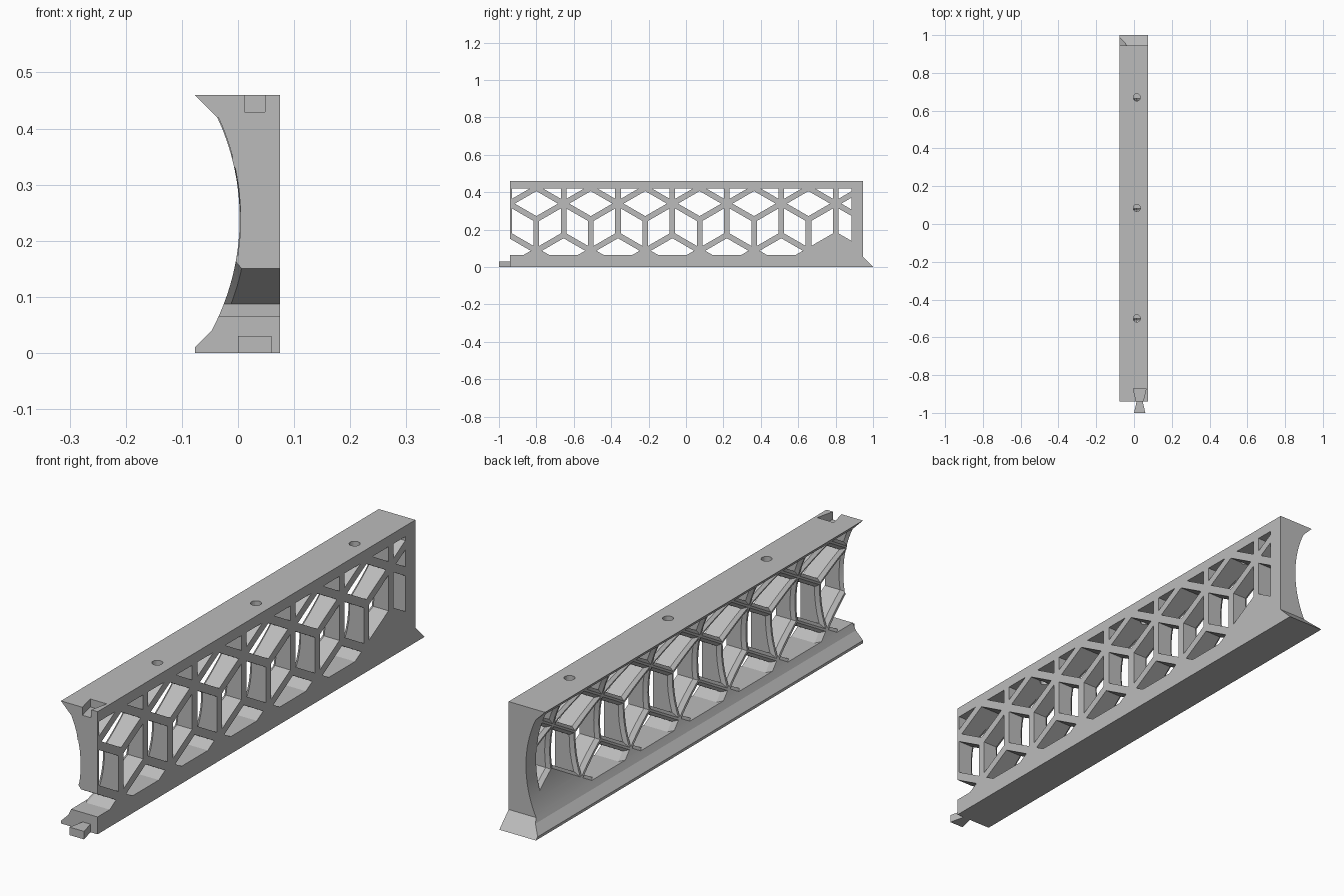
import bpy
import bmesh
import math
from mathutils import Vector

if "Cube" in bpy.data.objects:
    bpy.data.objects.remove(bpy.data.objects["Cube"], do_unlink=True)

FRONT, BACK, TOP, SIDE = -0.94, 0.945, 0.46, 0.075
RAIL_LOW, RAIL_HIGH, POST = 0.065, 0.42, 0.885
FLARE = 0.055            # height of the sloped foot at the back end
HALF_STRUT, RIDGE, CHAMFER = 0.015, 0.003, 0.013
CELL = 0.168             # side of a lattice hexagon
HALF_CELL = CELL * math.sqrt(3) / 2

grey = bpy.data.materials.new("plain grey")
grey.use_nodes = True
grey.diffuse_color = (0.5, 0.5, 0.5, 1)
grey.node_tree.nodes["Principled BSDF"].inputs["Base Color"].default_value = (0.5, 0.5, 0.5, 1)


def make_object(name, bm):
    bmesh.ops.recalc_face_normals(bm, faces=bm.faces)
    mesh = bpy.data.meshes.new(name)
    bm.to_mesh(mesh)
    bm.free()
    mesh.materials.append(grey)
    obj = bpy.data.objects.new(name, mesh)
    bpy.context.collection.objects.link(obj)
    return obj


def loft(bm, rings):
    """Closed solid through rings of equal length, capped at both ends."""
    loops = [[bm.verts.new(p) for p in ring] for ring in rings]
    n = len(loops[0])
    for a, b in zip(loops, loops[1:]):
        for i in range(n):
            j = (i + 1) % n
            bm.faces.new((a[i], a[j], b[j], b[i]))
    bm.faces.new(loops[0])
    bm.faces.new(loops[-1])


def hollow_x(z):
    """x of the hollow side at height z: an arc between two sloped lips."""
    arc = lambda h: 0.003 - 0.425 + math.sqrt(0.425 ** 2 - (h - 0.24) ** 2)
    mid = min(max(z, 0.04), RAIL_HIGH)
    return arc(mid) - abs(z - mid)


# Main beam: hollow profile swept along y, with a sloped foot at the back
steps = 28
heights = [RAIL_HIGH + (FLARE - RAIL_HIGH) * i / steps for i in range(steps + 1)]
heights += [0.04, 0.01]
profile = [(SIDE, 0), (SIDE, FLARE), (SIDE, TOP), (hollow_x(TOP), TOP)]
profile += [(hollow_x(z), z) for z in heights] + [(hollow_x(0.01), 0)]
bm = bmesh.new()
near = [bm.verts.new((x, FRONT, z)) for x, z in profile]
far = [bm.verts.new((x, max(BACK, 1 - z), z)) for x, z in profile]
count = len(profile)
for i in range(count):
    j = (i + 1) % count
    bm.faces.new((near[i], near[j], far[j], far[i]))
bm.faces.new(near)
bm.faces.new([v for v in far if v.co.z > FLARE - 1e-5])
bm.faces.new([v for v in far if v.co.z < FLARE + 1e-5])
beam = make_object("lattice_beam", bm)


# Lattice openings
def offset(poly, amounts):
    """Move each edge of a counter-clockwise polygon outward."""
    n = len(poly)
    lines = []
    for i in range(n):
        d = (poly[(i + 1) % n] - poly[i]).normalized()
        normal = Vector((d.y, -d.x))
        lines.append((normal, normal.dot(poly[i]) + amounts[i]))
    result = []
    for i in range(n):
        (a, p), (b, q) = lines[i - 1], lines[i]
        det = a.x * b.y - a.y * b.x
        result.append(Vector(((p * b.y - q * a.y) / det, (a.x * q - b.x * p) / det)))
    return result


def clip(poly, normal, limit):
    """Keep the part of a polygon where normal . p <= limit."""
    result = []
    for p, q in zip(poly, poly[1:] + poly[:1]):
        dp, dq = normal.dot(p) - limit, normal.dot(q) - limit
        if dp <= 0:
            result.append(p)
        if dp * dq < 0:
            result.append(p.lerp(q, dp / (dp - dq)))
    return result


def area(poly):
    return sum(p.cross(q) for p, q in zip(poly, poly[1:] + poly[:1])) / 2


def on_frame(p, q):
    flat = abs(p.y - q.y) < 1e-5 and min(abs(p.y - RAIL_LOW), abs(p.y - RAIL_HIGH)) < 1e-4
    return flat or (abs(p.x - POST) < 1e-4 and abs(q.x - POST) < 1e-4)


def refine(poly, parts=4):
    return [p.lerp(q, k / parts) for p, q in zip(poly, poly[1:] + poly[:1]) for k in range(parts)]


def cut_opening(bm, rhombus):
    if area(rhombus) < 0:
        rhombus = rhombus[::-1]
    hole = offset(rhombus, [-HALF_STRUT] * len(rhombus))
    for normal, limit in (((0, 1), RAIL_HIGH), ((0, -1), -RAIL_LOW), ((1, 0), POST)):
        hole = clip(hole, Vector(normal), limit)
    if len(hole) < 3 or area(hole) < 0.0003 or max(p.x for p in hole) < FRONT:
        return
    # Struts narrow to a ridge on the hollow side; rails stay straight
    grow = [0 if on_frame(p, q) else HALF_STRUT - RIDGE
            for p, q in zip(hole, hole[1:] + hole[:1])]
    inner, outer = refine(hole), refine(offset(hole, grow))
    loft(bm, [[(0.2, p.x, p.y) for p in inner],
              [(hollow_x(p.y) + CHAMFER, p.x, p.y) for p in inner],
              [(hollow_x(p.y) - 0.001, p.x, p.y) for p in outer],
              [(-0.2, p.x, p.y) for p in outer]])


bm = bmesh.new()
for row in (-1, 0, 1):
    for column in range(-1, 8):
        shift = HALF_CELL if row else 0
        centre = Vector((-0.8 + shift + 2 * HALF_CELL * (column - 1), 0.255 + 1.5 * CELL * row))
        corner = [centre + CELL * Vector((math.sin(math.radians(60 * k)), math.cos(math.radians(60 * k))))
                  for k in range(6)]
        for k in (5, 1, 3):
            cut_opening(bm, [centre, corner[k], corner[(k + 1) % 6], corner[(k + 2) % 6]])
openings = make_object("opening_cutter", bm)


# Dovetail socket in the top front, and drilled pin holes through the top rail
def dovetail(bm, y_narrow, half_narrow, y_wide, half_wide, z0, z1):
    mid = 0.03
    shape = [(mid - half_narrow, y_narrow), (mid + half_narrow, y_narrow),
             (mid + half_wide, y_wide), (mid - half_wide, y_wide)]
    loft(bm, [[(x, y, z) for x, y in shape] for z in (z0, z1)])


bm = bmesh.new()
dovetail(bm, FRONT - 0.01, 0.016, -0.87, 0.034, 0.43, 0.5)
for y in (-0.5, 0.085, 0.67):
    ring = [(0.015 + 0.019 * math.cos(t), y + 0.019 * math.sin(t))
            for t in (math.tau * i / 24 for i in range(24))]
    loft(bm, [[(px, py, z) for px, py in ring] for z in (0.4, 0.5)])
fittings = make_object("fitting_cutter", bm)

bpy.context.view_layer.objects.active = beam
for cutter in (openings, fittings):
    cutter.hide_render = True
    mod = beam.modifiers.new(cutter.name, "BOOLEAN")
    mod.operation = "DIFFERENCE"
    mod.solver = "EXACT"
    mod.object = cutter
    bpy.ops.object.modifier_apply(modifier=mod.name)
    bpy.data.objects.remove(cutter, do_unlink=True)

# Dovetail tongue at the bottom front
bm = bmesh.new()
dovetail(bm, FRONT + 0.005, 0.015, -1.0, 0.03, 0, 0.03)
tongue = make_object("dovetail_tongue", bm)

bpy.ops.object.select_all(action="DESELECT")
beam.select_set(True)
bpy.ops.object.shade_smooth_by_angle(angle=math.radians(15))
